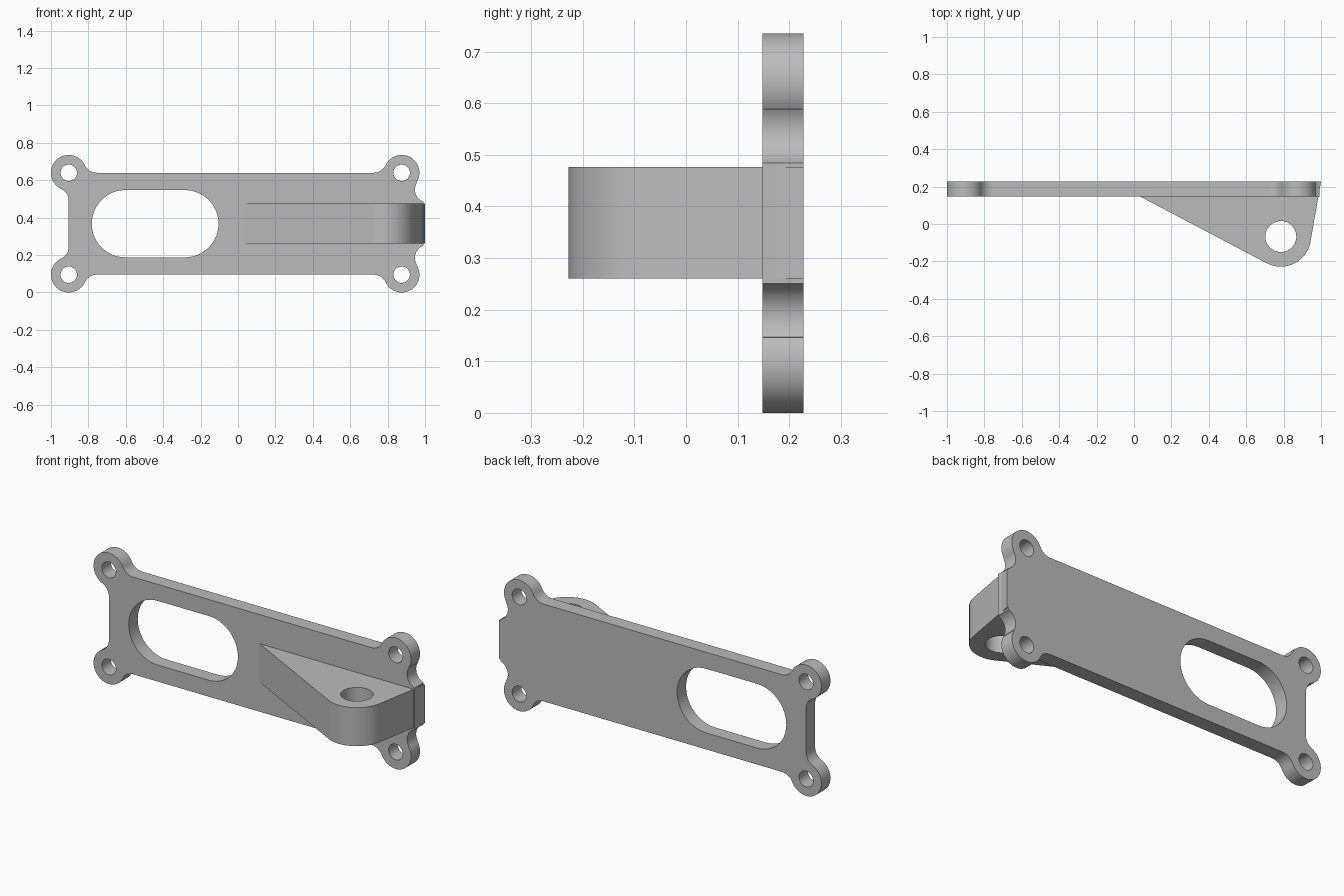
import bpy, bmesh
from math import sin, cos, radians, degrees, atan2, acos, hypot, sqrt
from mathutils import Matrix

cube = bpy.data.objects.get("Cube")
if cube:
    bpy.data.objects.remove(cube, do_unlink=True)

grey = bpy.data.materials.new("plain grey")
grey.use_nodes = True
grey.diffuse_color = (0.5, 0.5, 0.5, 1)
grey.node_tree.nodes["Principled BSDF"].inputs["Base Color"].default_value = (0.5, 0.5, 0.5, 1)


def arc(cx, cy, r, start, end, steps=16):
    """Points on an arc, angles in degrees."""
    angles = [radians(start + (end - start) * i / steps) for i in range(steps + 1)]
    return [(cx + r * cos(a), cy + r * sin(a)) for a in angles]


def circle(cx, cy, r, steps=40):
    return arc(cx, cy, r, 0, 360, steps)[:-1]


def extruded(name, loops, thickness, matrix):
    """Solid from an outline and its hole loops."""
    curve = bpy.data.curves.new(name + " profile", "CURVE")
    curve.dimensions = "2D"
    curve.fill_mode = "BOTH"
    curve.extrude = thickness / 2
    for loop in loops:
        spline = curve.splines.new("POLY")
        spline.points.add(len(loop) - 1)
        for point, (x, y) in zip(spline.points, loop):
            point.co = (x, y, 0, 1)
        spline.use_cyclic_u = True
    helper = bpy.data.objects.new(name + " profile", curve)
    bpy.context.collection.objects.link(helper)
    bpy.context.view_layer.update()
    graph = bpy.context.evaluated_depsgraph_get()
    mesh = bpy.data.meshes.new_from_object(helper.evaluated_get(graph))
    bpy.data.objects.remove(helper, do_unlink=True)
    bpy.data.curves.remove(curve)

    # Weld caps to walls
    bm = bmesh.new()
    bm.from_mesh(mesh)
    bmesh.ops.remove_doubles(bm, verts=bm.verts, dist=0.0001)
    bmesh.ops.recalc_face_normals(bm, faces=bm.faces)
    bm.to_mesh(mesh)
    bm.free()
    mesh.transform(matrix)
    mesh.materials.clear()
    mesh.materials.append(grey)
    obj = bpy.data.objects.new(name, mesh)
    bpy.context.collection.objects.link(obj)
    bpy.ops.object.select_all(action="DESELECT")
    obj.select_set(True)
    bpy.context.view_layer.objects.active = obj
    bpy.ops.object.shade_smooth_by_angle(angle=radians(30))
    return obj


# Plate outline: upper half from the right end to the left end, then mirrored
mid, top = 0.3675, 0.64
left_x, right_x = -0.905, 0.875
ear, fillet = 0.095, 0.07
reach = sqrt(ear ** 2 + 2 * ear * fillet)
turn = degrees(atan2(fillet, reach))
notch_x, notch_z = 1.016, 0.55
notch = degrees(atan2(top - notch_z, right_x - notch_x))

upper = arc(notch_x, notch_z, fillet, 249, notch)
upper += arc(right_x, top, ear, notch - 180, 180 - turn, 32)
upper += arc(right_x - reach, top + fillet, fillet, 360 - turn, 270)
upper += arc(left_x + reach, top + fillet, fillet, 270, 180 + turn)
upper += arc(left_x, top, ear, turn, 270 - turn, 32)
upper += arc(left_x - fillet, top - reach, fillet, 90 - turn, 0)
outline = upper + [(x, 2 * mid - z) for x, z in reversed(upper)]

# Long slot and four screw holes
slot = arc(-0.284, mid, 0.18, -90, 90, 24) + arc(-0.602, mid, 0.18, 90, 270, 24)
holes = [circle(x, z, 0.044) for x in (left_x, right_x) for z in (top, 2 * mid - top)]
extruded("mounting_plate", [outline, slot] + holes, 0.08,
         Matrix.Translation((0, 0.188, 0)) @ Matrix.Rotation(radians(90), 4, "X"))


# Wedge bracket: straight sides tangent to a round boss with a pin hole
def tangent(px, py, cx, cy, r, side):
    base = atan2(py - cy, px - cx)
    return degrees(base + side * acos(r / hypot(px - cx, py - cy)))


boss = (0.785, -0.067, 0.161)
back = 0.2277
tip, heel = (0.025, 0.151), (1.0, back)
start = tangent(*heel, *boss, -1)
end = tangent(*tip, *boss, 1) - 360
wedge = [tip, (tip[0], back), heel] + arc(*boss, start, end, 28)
extruded("pivot_bracket", [wedge, circle(boss[0], boss[1], 0.083)], 0.216,
         Matrix.Translation((0, 0, mid + 0.001)))
